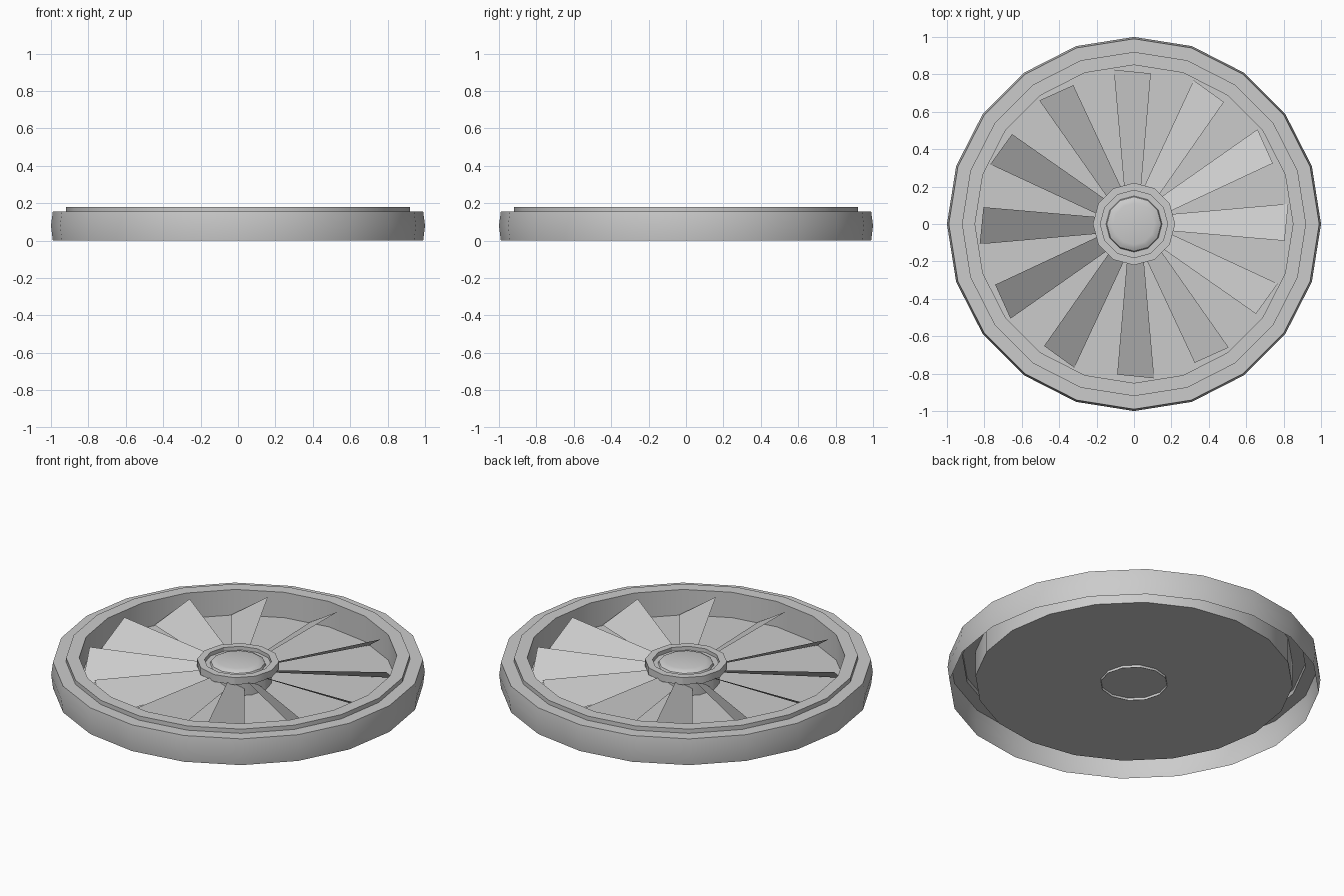
import bpy, math

if "Cube" in bpy.data.objects:
    bpy.data.objects.remove(bpy.data.objects["Cube"])


def make_object(name, verts, faces):
    mesh = bpy.data.meshes.new(name)
    mesh.from_pydata(verts, [], faces)
    mesh.update()
    obj = bpy.data.objects.new(name, mesh)
    bpy.context.collection.objects.link(obj)
    return obj


def smooth(obj, angle=30):
    bpy.ops.object.select_all(action='DESELECT')
    obj.select_set(True)
    bpy.context.view_layer.objects.active = obj
    bpy.ops.object.shade_smooth_by_angle(angle=math.radians(angle))


def lathe(name, profile, sides, cap=False):
    """Revolve (radius, z) points about z; cap closes the last ring."""
    verts, faces = [], []
    for r, z in profile:
        for i in range(sides):
            a = math.tau * i / sides
            verts.append((r * math.cos(a), r * math.sin(a), z))
    for k in range(len(profile) - 1):
        for i in range(sides):
            j = (i + 1) % sides
            a, b = k * sides, (k + 1) * sides
            faces.append((a + i, a + j, b + j, b + i))
    if cap:
        last = (len(profile) - 1) * sides
        faces.append(tuple(last + i for i in range(sides)))
    obj = make_object(name, verts, faces)
    smooth(obj)
    return obj


# Rim shell, stepped lip, inner wall and floor (open underneath)
lathe("rim_and_floor", [(0.99, 0), (1.0, 0.08), (0.99, 0.155), (0.92, 0.155),
                        (0.92, 0.18), (0.85, 0.18), (0.85, 0.03)], 20, cap=True)

# Hub: neck, collar, recess and rounded cap
lathe("hub", [(0.18, 0.015), (0.18, 0.115), (0.22, 0.115), (0.22, 0.157),
              (0.18, 0.157), (0.18, 0.135), (0.15, 0.135), (0.145, 0.147),
              (0.13, 0.155), (0.11, 0.16)], 12, cap=True)

# Twelve tilted, flaring fan blades
BLADE = [(0.17, 0.05, 0.07), (0.17, -0.035, 0.122),
         (0.805, -0.09, 0.162), (0.825, 0.108, 0.038)]
for n in range(12):
    a = math.tau * n / 12
    c, s = math.cos(a), math.sin(a)
    make_object(f"blade_{n + 1}",
                [(x * c - y * s, x * s + y * c, z) for x, y, z in BLADE],
                [(0, 1, 2, 3)])
    bpy.data.objects[f"blade_{n + 1}"].data.flip_normals()
    if bpy.data.objects[f"blade_{n + 1}"].data.polygons[0].normal.z < 0:
        bpy.data.objects[f"blade_{n + 1}"].data.flip_normals()
